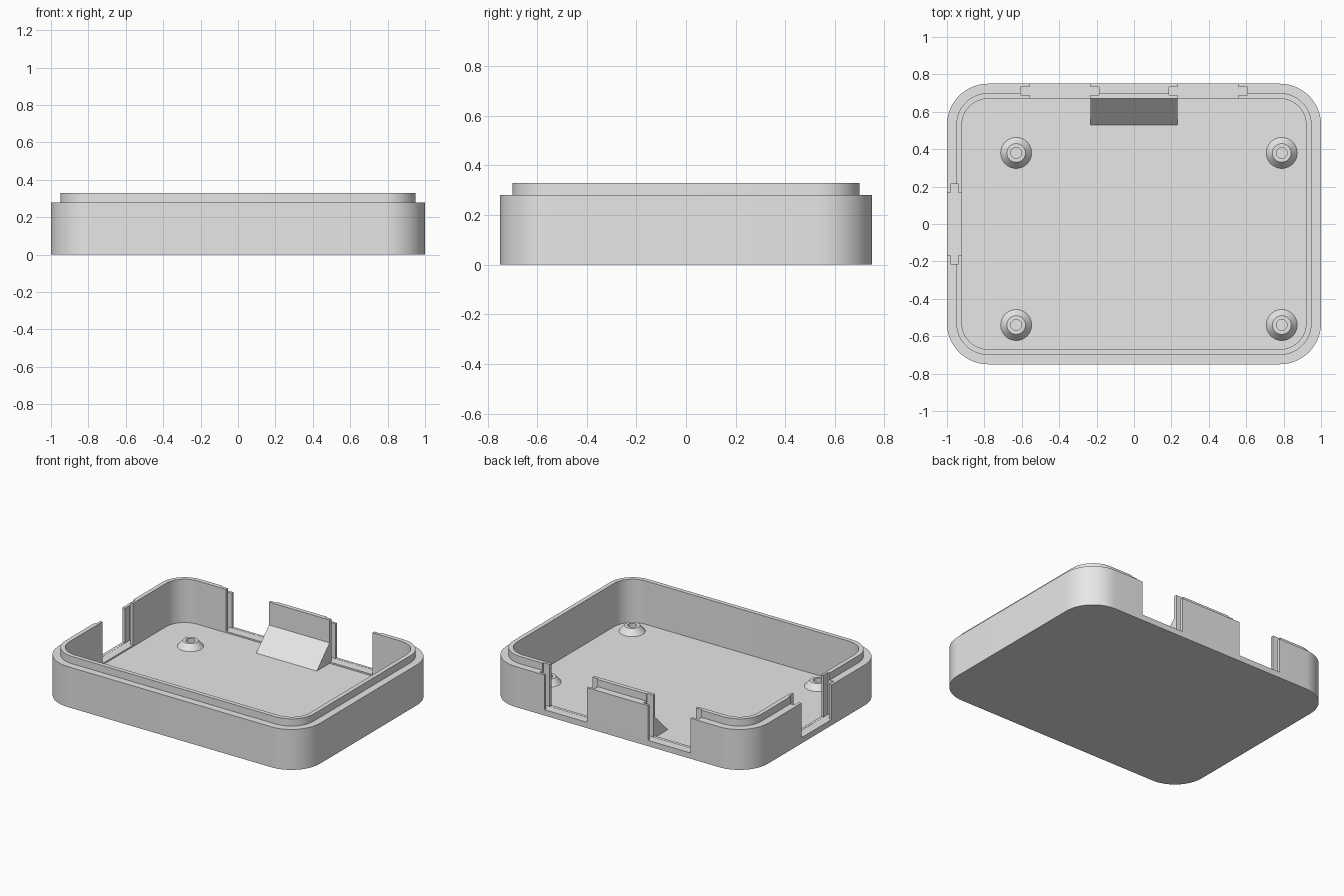
import bpy, bmesh, math
from mathutils import Vector

if "Cube" in bpy.data.objects:
    bpy.data.objects.remove(bpy.data.objects["Cube"])

FLOOR, SILL, RIM, TOP = 0.03, 0.04, 0.28, 0.33
HALF_X, HALF_Y, RADIUS, WALL = 1.0, 0.75, 0.22, 0.08

grey = bpy.data.materials.new("plain grey")
grey.use_nodes = True
grey.diffuse_color = (0.8, 0.8, 0.8, 1)
grey.node_tree.nodes["Principled BSDF"].inputs["Base Color"].default_value = (0.8, 0.8, 0.8, 1)


def finish(name, bm):
    bmesh.ops.recalc_face_normals(bm, faces=bm.faces)
    mesh = bpy.data.meshes.new(name)
    bm.to_mesh(mesh)
    bm.free()
    mesh.materials.append(grey)
    ob = bpy.data.objects.new(name, mesh)
    bpy.context.collection.objects.link(ob)
    return ob


def smooth(ob):
    bpy.ops.object.select_all(action="DESELECT")
    ob.select_set(True)
    bpy.context.view_layer.objects.active = ob
    bpy.ops.object.shade_smooth_by_angle(angle=math.radians(30))


def rounded_ring(inset, z, steps=16):
    """Rounded rectangle outline, shrunk by inset."""
    r = RADIUS - inset
    points = []
    for k, (sx, sy) in enumerate([(1, 1), (-1, 1), (-1, -1), (1, -1)]):
        for i in range(steps + 1):
            a = math.pi / 2 * (k + i / steps)
            points.append(Vector((sx * (HALF_X - RADIUS) + r * math.cos(a),
                                  sy * (HALF_Y - RADIUS) + r * math.sin(a), z)))
    return points


def loft(name, rings):
    """Skin a stack of equal rings and close both ends."""
    bm = bmesh.new()
    loops = [[bm.verts.new(p) for p in ring] for ring in rings]
    n = len(loops[0])
    for a, b in zip(loops, loops[1:]):
        for i in range(n):
            j = (i + 1) % n
            bm.faces.new((a[i], a[j], b[j], b[i]))
    bm.faces.new(loops[0])
    bm.faces.new(loops[-1])
    return finish(name, bm)


def box(name, x0, x1, y0, y1, z0, z1):
    bm = bmesh.new()
    bmesh.ops.create_cube(bm, size=1)
    for v in bm.verts:
        v.co = ((x0 + x1) / 2 + v.co.x * (x1 - x0),
                (y0 + y1) / 2 + v.co.y * (y1 - y0),
                (z0 + z1) / 2 + v.co.z * (z1 - z0))
    return finish(name, bm)


# Tray with a stepped lip around the rim
tray = loft("tray", [rounded_ring(i, z) for i, z in [
    (0, 0), (0, RIM), (0.05, RIM), (0.05, TOP), (WALL, TOP), (WALL, FLOOR)]])

# Wall openings, each with a panel slot in its side edges
cutters = []
for s in (-1, 1):
    for grow, y0, y1, z in [(0, 0.6, 0.8, SILL), (0.047, 0.69, 0.732, SILL - 0.001)]:
        a, b = sorted((s * (0.233 - grow), s * (0.56 + grow)))
        cutters.append(box("back_cutter", a, b, y0, y1, z, 0.5))
for grow, x0, x1, z in [(0, -1.05, -0.85, SILL), (0.05, -0.98, -0.937, SILL - 0.001)]:
    cutters.append(box("side_cutter", x0, x1, -0.165 - grow, 0.165 + grow, z, 0.5))

bpy.context.view_layer.objects.active = tray
for cutter in cutters:
    cutter.hide_render = True
    mod = tray.modifiers.new("opening", "BOOLEAN")
    mod.operation, mod.solver, mod.object = "DIFFERENCE", "EXACT", cutter
    bpy.ops.object.modifier_apply(modifier=mod.name)
for cutter in cutters:
    bpy.data.objects.remove(cutter)
smooth(tray)

# Sloped brace behind the middle of the back wall
inner = HALF_Y - WALL
profile = [(0.53, FLOOR), (inner + 0.005, FLOOR), (inner + 0.005, 0.177)]
loft("back_brace", [[Vector((x, y, z)) for y, z in profile] for x in (-0.232, 0.232)])

# Conical screw posts with blind holes
post = [(0.083, FLOOR), (0.05, 0.07), (0.029, 0.07), (0.029, FLOOR + 0.005)]
for cx in (-0.63, 0.79):
    for cy in (-0.54, 0.38):
        rings = [[Vector((cx + r * math.cos(i * math.tau / 32),
                          cy + r * math.sin(i * math.tau / 32), z)) for i in range(32)]
                 for r, z in post]
        smooth(loft("screw_post", rings))
